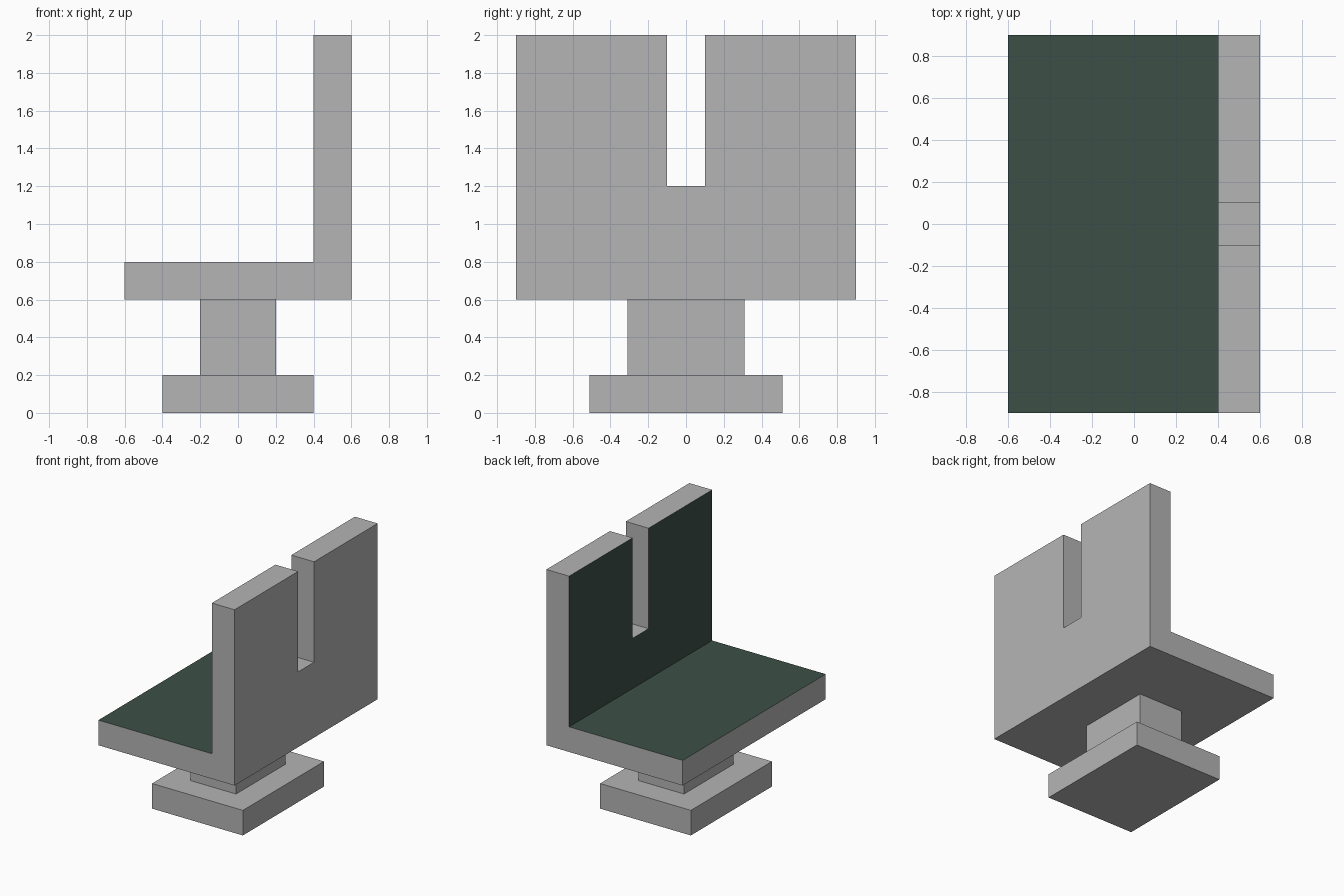
import bpy
import bmesh

if "Cube" in bpy.data.objects:
    bpy.data.objects.remove(bpy.data.objects["Cube"])


def material(name, rgb):
    mat = bpy.data.materials.new(name)
    mat.diffuse_color = (*rgb, 1)
    mat.use_nodes = True
    mat.node_tree.nodes["Principled BSDF"].inputs["Base Color"].default_value = mat.diffuse_color
    return mat


grey = material("grey", (0.46, 0.46, 0.46))
green = material("green", (0.045, 0.08, 0.062))


def box(name, x, y, z):
    """Axis-aligned box given as (min, max) ranges."""
    bpy.ops.mesh.primitive_cube_add(size=1)
    ob = bpy.context.object
    ob.name = name
    for v in ob.data.vertices:
        v.co = [r[0] if c < 0 else r[1] for c, r in zip(v.co, (x, y, z))]
    ob.data.materials.append(grey)
    return ob


# Pedestal
box("foot", (-0.4, 0.4), (-0.51, 0.51), (0, 0.2))
box("stem", (-0.2, 0.2), (-0.31, 0.31), (0.2, 0.6))

# Seat and backrest: one L profile extruded along y
profile = [(-0.6, 0.6), (0.6, 0.6), (0.6, 2), (0.4, 2), (0.4, 0.8), (-0.6, 0.8)]
mesh = bpy.data.meshes.new("seat")
bm = bmesh.new()
face = bm.faces.new([bm.verts.new((x, -0.9, z)) for x, z in profile])
side = bmesh.ops.extrude_face_region(bm, geom=[face])["geom"]
bmesh.ops.translate(bm, vec=(0, 1.8, 0),
                    verts=[g for g in side if isinstance(g, bmesh.types.BMVert)])
bmesh.ops.recalc_face_normals(bm, faces=bm.faces)

# Green upholstery on the sitting surface and the inner face of the backrest
for f in bm.faces:
    c = f.calc_center_median()
    on_seat = f.normal.z > 0.9 and c.z < 1
    on_back = f.normal.x < -0.9 and c.x > 0
    f.material_index = int(on_seat or on_back)
bm.to_mesh(mesh)
bm.free()
mesh.materials.append(grey)
mesh.materials.append(green)
seat = bpy.data.objects.new("seat", mesh)
bpy.context.collection.objects.link(seat)

# Slot cut down from the top of the backrest
cutter = box("slot_cutter", (0.3, 0.7), (-0.1, 0.1), (1.2, 2.1))
cut = seat.modifiers.new("slot", "BOOLEAN")
cut.operation = "DIFFERENCE"
cut.solver = "EXACT"
cut.object = cutter
bpy.context.view_layer.objects.active = seat
bpy.ops.object.modifier_apply(modifier=cut.name)
bpy.data.objects.remove(cutter)
